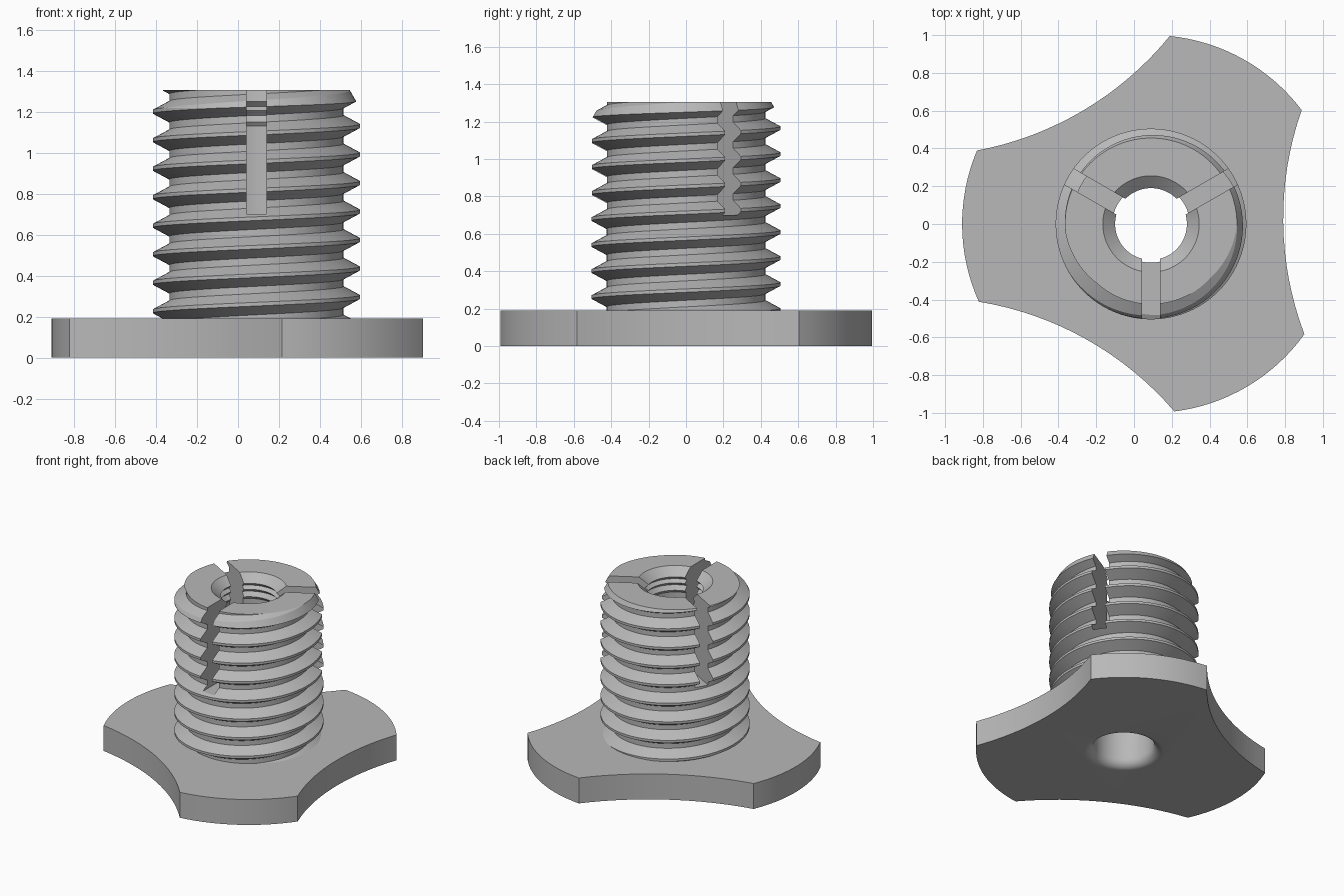
import bpy, bmesh, math
from mathutils import Matrix, Vector

AXIS = Vector((0.09, 0, 0))
TOP, DECK, PITCH = 1.305, 0.19, 0.139
CREST, ROOT = 0.505, 0.425
SEG = 96

if "Cube" in bpy.data.objects:
    bpy.data.objects.remove(bpy.data.objects["Cube"], do_unlink=True)

grey = bpy.data.materials.new("plain_grey")
grey.use_nodes = True
grey.diffuse_color = (0.48, 0.48, 0.48, 1)
grey.node_tree.nodes["Principled BSDF"].inputs["Base Color"].default_value = grey.diffuse_color


def make_object(name, bm):
    bmesh.ops.recalc_face_normals(bm, faces=bm.faces)
    mesh = bpy.data.meshes.new(name)
    bm.to_mesh(mesh)
    bm.free()
    mesh.materials.append(grey)
    ob = bpy.data.objects.new(name, mesh)
    ob.location = AXIS
    bpy.context.collection.objects.link(ob)
    return ob


def revolve(name, profile):
    """Solid of revolution from (radius, height) points that end on the axis."""
    bm = bmesh.new()
    vs = [bm.verts.new((r, 0, z)) for r, z in profile]
    es = [bm.edges.new(pair) for pair in zip(vs, vs[1:])]
    bmesh.ops.spin(bm, geom=vs + es, cent=(0, 0, 0), axis=(0, 0, 1),
                   angle=2 * math.pi, steps=SEG)
    bmesh.ops.remove_doubles(bm, verts=bm.verts, dist=1e-5)
    return make_object(name, bm)


def boolean(ob, cutter, operation):
    bpy.context.view_layer.objects.active = ob
    mod = ob.modifiers.new("cut", 'BOOLEAN')
    mod.object, mod.operation, mod.solver = cutter, operation, 'EXACT'
    bpy.ops.object.modifier_apply(modifier=mod.name)


def helical_rod(name, turns=11):
    """Rod with an outer thread, longer than needed at both ends."""
    flat, flank = 0.009, 0.043
    tooth = [(-flat, CREST), (flat, CREST), (flat + flank, ROOT),
             (PITCH - flat - flank, ROOT)]
    start = 1.13 - 9 * PITCH
    bm = bmesh.new()
    cols = []
    for s in range(SEG + 1):
        a = 2 * math.pi * s / SEG
        cols.append([bm.verts.new((r * math.cos(a), r * math.sin(a),
                                   start + PITCH * (k + s / SEG) + dz))
                     for k in range(turns) for dz, r in tooth])
    for c, d in zip(cols, cols[1:]):
        for j in range(len(c) - 1):
            bm.faces.new((c[j], d[j], d[j + 1], c[j + 1]))
    bmesh.ops.remove_doubles(bm, verts=bm.verts, dist=1e-5)
    # close both ends with fans
    rim = [e for e in bm.edges if e.is_boundary]
    low, high = bm.verts.new((0, 0, start)), bm.verts.new((0, 0, start + PITCH * turns))
    for e in rim:
        bm.faces.new((*e.verts, low if e.verts[0].co.z < 0.5 else high))
    return make_object(name, bm)


def flange_plate(name):
    """Three-lobed plate with concave sides."""
    half, waist, turn, n = math.radians(23.6), 0.70, math.radians(0.7), 16
    gap = math.pi / 3 - half
    chord, sag = math.sin(gap), math.cos(gap) - waist
    big = (chord ** 2 + sag ** 2) / (2 * sag)
    sweep = math.asin(chord / big)
    outline = []
    for k in range(3):
        rot = Matrix.Rotation(turn + k * 2 * math.pi / 3, 3, 'Z')
        for i in range(n):
            t = sweep * (2 * i / n - 1)
            outline.append(rot @ Vector((waist + big - big * math.cos(t), big * math.sin(t), 0)))
        for i in range(n):
            t = math.pi / 3 + half * (2 * i / n - 1)
            outline.append(rot @ Vector((math.cos(t), math.sin(t), 0)))
    bm = bmesh.new()
    face = bm.faces.new([bm.verts.new(p) for p in outline])
    ext = bmesh.ops.extrude_face_region(bm, geom=[face])
    bmesh.ops.translate(bm, vec=(0, 0, DECK),
                        verts=[v for v in ext["geom"] if isinstance(v, bmesh.types.BMVert)])
    return make_object(name, bm)


def slot_box(name, angle):
    bm = bmesh.new()
    bmesh.ops.create_cube(bm, size=1)
    bmesh.ops.scale(bm, vec=(0.7, 0.096, 0.7), verts=bm.verts)
    bmesh.ops.translate(bm, vec=(0.35, 0, 0.70 + 0.35), verts=bm.verts)
    bmesh.ops.rotate(bm, matrix=Matrix.Rotation(math.radians(angle), 3, 'Z'), verts=bm.verts)
    return make_object(name, bm)


# Chamfered envelope that trims the threaded rod
envelope = revolve("envelope", [(0, DECK - 0.005), (0.6, DECK - 0.005), (0.6, 1.05),
                                (0.455, TOP), (0, TOP)])

# Bore: rounded flare below, plain wall, short inner thread and countersink on top
BORE, LIP, FLARE = 0.205, 0.19, 0.065
flare = [(BORE + FLARE * (1 - math.sin(t)), FLARE * (1 - math.cos(t)))
         for t in (math.pi / 2 * i / 8 for i in range(9))]
bore = revolve("bore", [(0, -0.05), (BORE + FLARE, -0.05)] + flare + [
    (BORE, 1.13), (LIP, 1.15), (0.215, 1.18), (LIP, 1.205), (0.215, 1.225),
    (LIP, 1.25), (0.255, TOP), (0.255, TOP + 0.1), (0, TOP + 0.1)])
slots = [slot_box("slot_cutter", a) for a in (-90, 30, 150)]

# Threaded stem
stem = helical_rod("threaded_stem")
boolean(stem, envelope, 'INTERSECT')
boolean(stem, bore, 'DIFFERENCE')
for s in slots:
    boolean(stem, s, 'DIFFERENCE')

# Base flange
flange = flange_plate("base_flange")
boolean(flange, bore, 'DIFFERENCE')

for helper in [envelope, bore] + slots:
    bpy.data.objects.remove(helper, do_unlink=True)

for ob in (stem, flange):
    bpy.ops.object.select_all(action='DESELECT')
    ob.select_set(True)
    bpy.context.view_layer.objects.active = ob
    bpy.ops.object.shade_smooth_by_angle(angle=math.radians(25))
